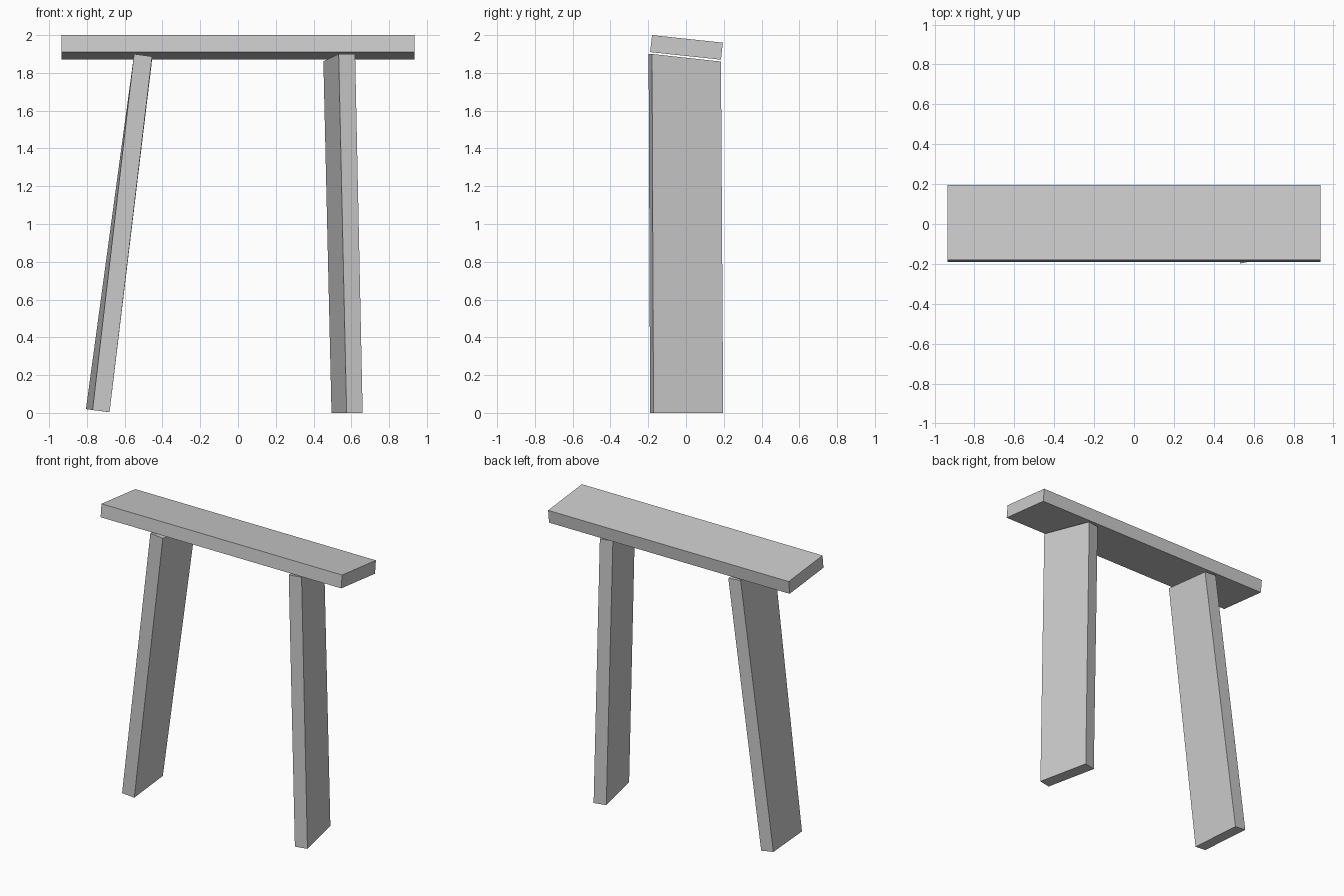
import bpy
import bmesh

cube = bpy.data.objects.get("Cube")
if cube:
    bpy.data.objects.remove(cube, do_unlink=True)

grey = bpy.data.materials.new("light_grey")
grey.use_nodes = True
colour = (0.6, 0.6, 0.6, 1)
grey.diffuse_color = colour
grey.node_tree.nodes["Principled BSDF"].inputs["Base Color"].default_value = colour


def loft(name, start, end):
    """Flat-sided plank between two four-cornered ends."""
    bm = bmesh.new()
    a = [bm.verts.new(p) for p in start]
    b = [bm.verts.new(p) for p in end]
    bm.faces.new(a)
    bm.faces.new(b)
    for i in range(4):
        j = (i + 1) % 4
        bm.faces.new((a[i], a[j], b[j], b[i]))
    bmesh.ops.recalc_face_normals(bm, faces=bm.faces)
    mesh = bpy.data.meshes.new(name)
    bm.to_mesh(mesh)
    bm.free()
    mesh.materials.append(grey)
    obj = bpy.data.objects.new(name, mesh)
    bpy.context.collection.objects.link(obj)


# Tilted plank across the top
section = [(-0.18, 2.0), (0.195, 1.96), (0.185, 1.87), (-0.19, 1.91)]
loft("top_plank", *[[(x, y, z) for y, z in section] for x in (-0.935, 0.935)])

# Leaning, slightly twisted leg
loft("right_leg",
     [(-0.77, -0.187, 0.015), (-0.68, -0.18, 0.004),
      (-0.715, 0.187, 0.008), (-0.805, 0.18, 0.02)],
     [(-0.55, -0.187, 1.9), (-0.455, -0.185, 1.887),
      (-0.457, 0.183, 1.85), (-0.55, 0.18, 1.86)])

# Upright leg, turned about its own axis
loft("left_leg",
     [(0.575, -0.19, 0), (0.66, -0.172, 0),
      (0.58, 0.197, 0), (0.495, 0.178, 0)],
     [(0.533, -0.198, 1.9), (0.62, -0.18, 1.9),
      (0.54, 0.185, 1.86), (0.452, 0.166, 1.862)])
